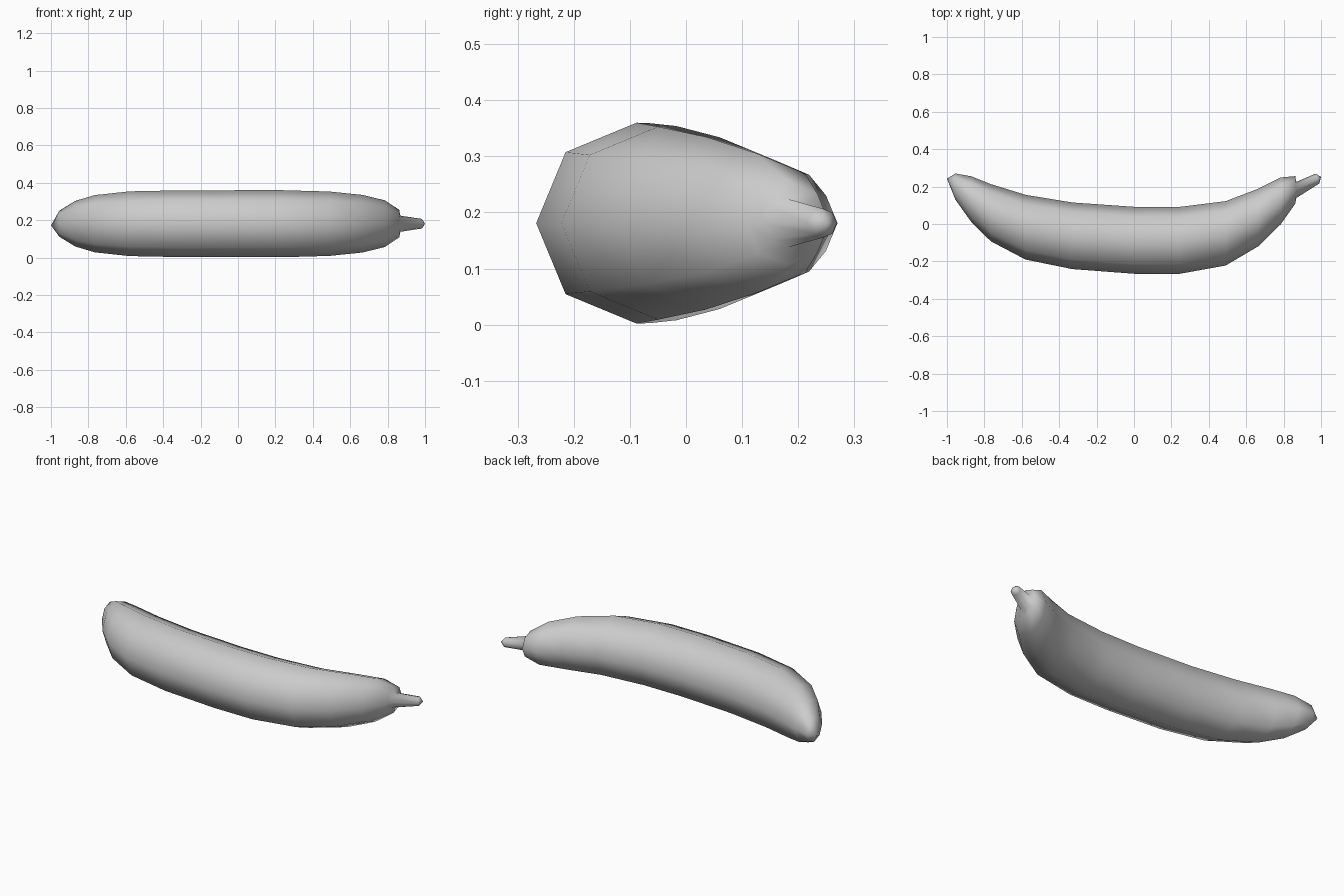
import bpy, bmesh
from math import cos, sin, pi

if "Cube" in bpy.data.objects:
    bpy.data.objects.remove(bpy.data.objects["Cube"])

SIDES = 8
MID_Z = 0.181

# Cross-section stations along the fruit: x, centre y, radius, forward lean of the ring
stations = [
    (-0.955, 0.200, 0.070, 0), (-0.87, 0.133, 0.122, 0), (-0.765, 0.060, 0.153, 0),
    (-0.58, -0.017, 0.173, 0), (-0.33, -0.063, 0.178, 0), (0.0, -0.087, 0.179, 0),
    (0.24, -0.088, 0.179, 0), (0.49, -0.050, 0.172, 0), (0.665, 0.035, 0.154, 0),
    (0.785, 0.124, 0.125, 0), (0.862, 0.182, 0.074, 0),
    # stem
    (0.868, 0.182, 0.043, 0), (0.981, 0.243, 0.026, 0.4),
]

bm = bmesh.new()


def add_ring(x, y, r, lean):
    ring = []
    for i in range(SIDES):
        a = 2 * pi * i / SIDES
        ring.append(bm.verts.new((x - lean * r * cos(a), y + r * cos(a), MID_Z + r * sin(a))))
    return ring


def cap(ring, tip):
    v = bm.verts.new(tip)
    for i in range(SIDES):
        bm.faces.new((ring[i], ring[(i + 1) % SIDES], v))


# Skin between rings, with a blunt point at each end
rings = [add_ring(*s) for s in stations]
for a, b in zip(rings, rings[1:]):
    for i in range(SIDES):
        j = (i + 1) % SIDES
        bm.faces.new((a[i], a[j], b[j], b[i]))
cap(rings[0], (-1.0, 0.242, 0.172))
cap(rings[-1], (1.0, 0.252, MID_Z))

bmesh.ops.recalc_face_normals(bm, faces=bm.faces)
for f in bm.faces:
    f.smooth = True
mesh = bpy.data.meshes.new("banana")
bm.to_mesh(mesh)
bm.free()
banana = bpy.data.objects.new("banana", mesh)
bpy.context.collection.objects.link(banana)
